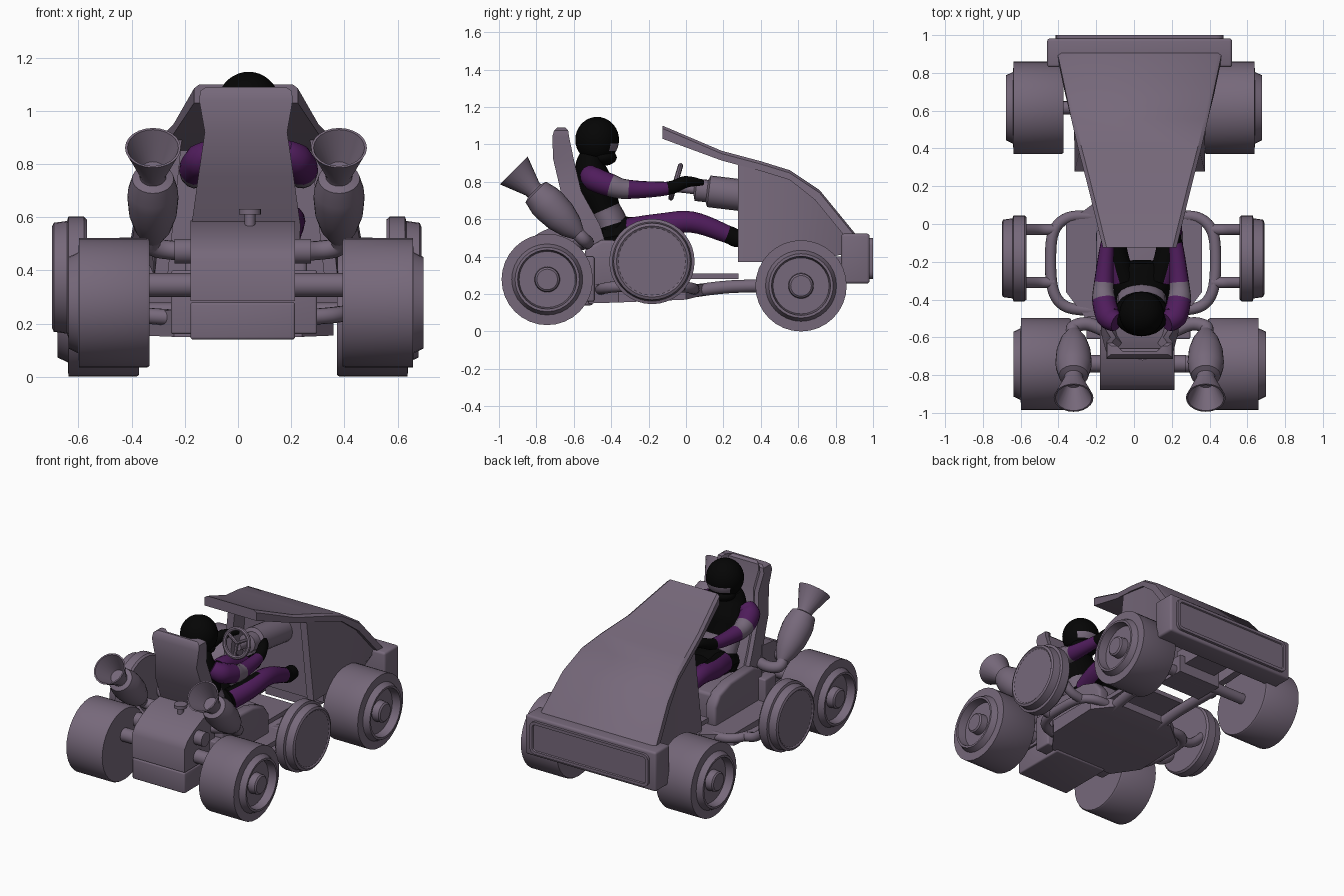
import bpy, bmesh, math
from mathutils import Vector

if "Cube" in bpy.data.objects:
    bpy.data.objects.remove(bpy.data.objects["Cube"])

CX = 0.03  # body centre line


def material(name, rgb):
    m = bpy.data.materials.new(name)
    m.diffuse_color = (*rgb, 1)
    m.use_nodes = True
    m.node_tree.nodes["Principled BSDF"].inputs["Base Color"].default_value = m.diffuse_color
    return m


MATS = [material("mauve_grey", (0.182, 0.140, 0.196)),
        material("suit_purple", (0.080, 0.012, 0.108)),
        material("suit_black", (0.0015, 0.0015, 0.0015))]
GREY, PURPLE, BLACK = 0, 1, 2


def finish(name, bm):
    bmesh.ops.recalc_face_normals(bm, faces=bm.faces)
    me = bpy.data.meshes.new(name)
    bm.to_mesh(me)
    bm.free()
    for m in MATS:
        me.materials.append(m)
    ob = bpy.data.objects.new(name, me)
    bpy.context.collection.objects.link(ob)
    return ob


def loft(name, rings, mats=None, bevel=0):
    """Skin a list of equal rings; mats gives a colour per segment."""
    bm = bmesh.new()
    vs = [[bm.verts.new(p) for p in r] for r in rings]
    n = len(rings[0])
    mats = mats or [GREY] * (len(rings) - 1)
    for k in range(len(rings) - 1):
        for i in range(n):
            j = (i + 1) % n
            bm.faces.new((vs[k][i], vs[k][j], vs[k + 1][j], vs[k + 1][i])).material_index = mats[k]
    bm.faces.new(vs[0]).material_index = mats[0]
    bm.faces.new(vs[-1]).material_index = mats[-1]
    if bevel:
        bmesh.ops.recalc_face_normals(bm, faces=bm.faces)
        es = [e for e in bm.edges if e.calc_face_angle(0) > 0.7]
        bmesh.ops.bevel(bm, geom=es, offset=bevel, segments=3, profile=0.5, affect='EDGES', material=-1)
    return finish(name, bm)


def rect(y, x0, x1, z0, z1):
    return [(x0, y, z0), (x1, y, z0), (x1, y, z1), (x0, y, z1)]


def box(name, x, y, z, bevel=0.0):
    return loft(name, [rect(y[0], *x, *z), rect(y[1], *x, *z)], bevel=bevel)


def lathe(name, origin, axis, profile, n=32, mat=GREY):
    q = Vector(axis).to_track_quat('Z', 'Y')
    rings = [[Vector(origin) + q @ Vector((r * math.cos(a), r * math.sin(a), h))
              for a in (2 * math.pi * i / n for i in range(n))] for r, h in profile]
    return loft(name, rings, [mat] * (len(profile) - 1))


def tube(name, pts, radii, mats=None, n=14, sub=5, sx=1.0):
    """Smooth tube through points; sx widens it sideways."""
    P = [Vector(p) for p in pts]
    if isinstance(radii, float):
        radii = [radii] * len(P)
    path, rad, seg = [], [], []
    for k in range(len(P) - 1):
        a, b, c, d = P[max(k - 1, 0)], P[k], P[k + 1], P[min(k + 2, len(P) - 1)]
        for s in range(sub):
            t = s / sub
            path.append(0.5 * (2 * b + (c - a) * t + (2 * a - 5 * b + 4 * c - d) * t**2
                               + (3 * b - a - 3 * c + d) * t**3))
            rad.append(radii[k] * (1 - t) + radii[k + 1] * t)
            seg.append(mats[k] if mats else GREY)
    path.append(P[-1])
    rad.append(radii[-1])
    u, rings = None, []
    for i, p in enumerate(path):
        t = (path[min(i + 1, len(path) - 1)] - path[max(i - 1, 0)]).normalized()
        u = u or (Vector((1, 0, 0)) if abs(t.x) < 0.8 else Vector((0, 0, 1)))
        u = (u - t * u.dot(t)).normalized()
        v = t.cross(u)
        rings.append([p + rad[i] * (sx * math.cos(a) * u + math.sin(a) * v)
                      for a in (2 * math.pi * j / n for j in range(n))])
    return loft(name, rings, seg)


def ellipsoid(name, c, r, rule):
    bm = bmesh.new()
    bmesh.ops.create_uvsphere(bm, u_segments=28, v_segments=18, radius=1)
    for f in bm.faces:
        f.material_index = rule(f.calc_center_median())
    for v in bm.verts:
        v.co = Vector(c) + Vector((v.co.x * r[0], v.co.y * r[1], v.co.z * r[2]))
    return finish(name, bm)


# wheels: tyre, raised rim ring, dished hub
WHEEL = [(0.05, 0), (0.238, 0), (0.244, 0.01), (0.244, 0.265), (0.19, 0.267), (0.172, 0.305),
         (0.158, 0.305), (0.15, 0.25), (0.068, 0.25), (0.065, 0.295), (0.055, 0.303)]
for side, s in (("left", -1), ("right", 1)):
    lathe("front_wheel_" + side, (s * 0.373, 0.615, 0.244), (s, 0, 0), WHEEL)
    lathe("rear_wheel_" + side, (CX + s * 0.363, -0.742, 0.278), (s, 0, 0), WHEEL)
    # round side guards
    lathe("side_disc_" + side, (s * 0.563 - 0.005, -0.182, 0.374), (s, 0, 0),
          [(0.16, 0), (0.217, 0), (0.228, 0.012), (0.228, 0.07), (0.212, 0.075), (0.205, 0.125),
           (0.19, 0.132), (0.18, 0.125)], n=36)
    # side hoop and the arms that carry the guard
    X = lambda d: -0.005 + s * d
    tube("side_hoop_" + side, [(X(0.2), 0.04, 0.22), (X(0.34), 0.035, 0.23), (X(0.42), -0.04, 0.24),
                               (X(0.437), -0.2, 0.24), (X(0.42), -0.36, 0.24), (X(0.35), -0.44, 0.23),
                               (X(0.2), -0.46, 0.22)], 0.03)
    for y in (-0.03, -0.31):
        tube("guard_arm_" + side, [(X(0.42), y, 0.24), (X(0.5), y, 0.26), (X(0.59), y, 0.34)], 0.03)
    # exhaust pipe, muffler and trumpet
    ex = CX + s * 0.35
    lathe("exhaust_" + side, (ex, -0.6, 0.545), (0, -0.71, 0.7),
          [(0.035, -0.04), (0.068, 0.02), (0.09, 0.1), (0.096, 0.18), (0.094, 0.22), (0.078, 0.285),
           (0.05, 0.295), (0.05, 0.31), (0.105, 0.45), (0.096, 0.45), (0.045, 0.33)], n=24)
    tube("exhaust_pipe_" + side, [(ex, -0.585, 0.53), (ex, -0.545, 0.49), (ex - s * 0.08, -0.53, 0.475),
                                  (CX + s * 0.15, -0.58, 0.47)], 0.036)
    # long frame rails to the front axle
    tube("frame_rail_" + side, [(CX + s * 0.18, 0.0, 0.21), (CX + s * 0.19, 0.25, 0.24),
                                (CX + s * 0.2, 0.62, 0.245)], 0.035)

# axles
lathe("front_axle", (-0.38, 0.615, 0.244), (1, 0, 0), [(0.035, 0), (0.035, 0.76)], 16)
lathe("rear_axle", (CX - 0.37, -0.742, 0.345), (1, 0, 0), [(0.045, 0), (0.045, 0.74)], 16)

# floor pan and front frame
loft("floor_pan", [rect(y, -h, h, z, 0.25) for y, h, z in
                   ((-0.52, 0.24, 0.15), (-0.36, 0.36, 0.155), (0.0, 0.36, 0.17), (0.12, 0.2, 0.2))])
box("front_frame", (CX - 0.16, CX + 0.16), (0.48, 0.68), (0.21, 0.33))
box("pedal_step", (CX - 0.2, CX + 0.2), (0.0, 0.28), (0.28, 0.31))
box("bumper_mount", (CX - 0.12, CX + 0.12), (0.6, 0.86), (0.28, 0.4))

# engine block, its top falling towards the back
EX = 0.018
loft("engine_block", [rect(y, EX - 0.197, EX + 0.197, 0.285, z) for y, z in
                      ((-0.88, 0.44), (-0.85, 0.485), (-0.78, 0.53), (-0.68, 0.575), (-0.56, 0.587))])
box("engine_sump", (EX - 0.197, EX + 0.197), (-0.88, -0.5), (0.14, 0.28), 0.01)
box("engine_mount", (EX - 0.27, EX + 0.28), (-0.61, -0.49), (0.16, 0.4), 0.01)
lathe("engine_cylinders", (EX - 0.257, -0.74, 0.472), (1, 0, 0), [(0.047, 0), (0.047, 0.514)], 20)
lathe("filler_neck", (0.045, -0.68, 0.56), (0, 0, 1), [(0.02, 0), (0.02, 0.05), (0.042, 0.05), (0.042, 0.07)], 16)

# hood roof: stations of y, z, half width
ROOF = [(-0.125, 1.1, 0.195), (0.19, 0.966, 0.272), (0.4, 0.91, 0.326), (0.555, 0.862, 0.362),
        (0.715, 0.755, 0.395), (0.913, 0.513, 0.437)]
rings = []
for y, z, h in ROOF:
    lo = 0.07 if y < 0 else 0.052
    dy = 0.05 if y > 0.7 else 0
    rings.append([(CX - h, y - dy / 2, z - lo), (CX + h, y - dy / 2, z - lo),
                  (CX + h, y, z - 0.015), (CX + h - 0.02, y, z),
                  (CX - h + 0.02, y, z), (CX - h, y, z - 0.015)])
loft("hood_roof", rings)

# hood side walls
WALL = [(0.277, 0.9, 0.29, 0.37), (0.4, 0.87, 0.315, 0.37), (0.555, 0.83, 0.35, 0.37),
        (0.7, 0.73, 0.375, 0.38), (0.87, 0.52, 0.41, 0.42)]
for side, s in (("left", -1), ("right", 1)):
    loft("hood_wall_" + side, [[(CX + s * 0.345, y, b), (CX + s * h, y, z), (CX + s * (h - 0.05), y, z),
                                (CX + s * 0.295, y, b)] for y, z, h, b in WALL])
loft("firewall", [[(CX - 0.32, y, 0.3), (CX + 0.32, y, 0.3), (CX + 0.29, y, 0.87), (CX - 0.29, y, 0.87)]
                  for y in (0.42, 0.46)])

# bumper with recessed front plate
box("bumper", (CX - 0.49, CX + 0.49), (0.83, 0.982), (0.256, 0.523), 0.015)
bm = bmesh.new()
bmesh.ops.create_cube(bm, size=1)
for v in bm.verts:
    v.co = Vector((CX + v.co.x * 0.89, 0.98 + v.co.y * 0.04, 0.39 + v.co.z * 0.22))
bmesh.ops.bevel(bm, geom=[e for e in bm.edges if abs(e.verts[0].co.y - e.verts[1].co.y) > 0.01],
                offset=0.04, segments=4, profile=0.5, affect='EDGES', material=-1)
front = [max(bm.faces, key=lambda f: f.calc_center_median().y)]
bmesh.ops.inset_region(bm, faces=front, thickness=0.02)
bmesh.ops.inset_region(bm, faces=front, thickness=0.004, depth=-0.008)
finish("bumper_plate", bm)

# seat back with forward side wings, and seat base
SEAT = [(0.44, -0.53, -0.42, 0.2), (0.57, -0.575, -0.46, 0.205), (0.75, -0.67, -0.56, 0.18),
        (0.92, -0.71, -0.6, 0.155), (1.04, -0.715, -0.625, 0.176), (1.075, -0.705, -0.63, 0.172),
        (1.09, -0.69, -0.645, 0.15)]
loft("seat_back", [[(CX - h, b, z), (CX + h, b, z), (CX + h, f, z), (CX + h - 0.03, f, z),
                    (CX + h - 0.06, f - 0.03, z), (CX - h + 0.06, f - 0.03, z),
                    (CX - h + 0.03, f, z), (CX - h, f, z)] for z, b, f, h in SEAT])
box("seat_cushion", (CX - 0.17, CX + 0.17), (-0.52, -0.06), (0.23, 0.44), 0.02)
for side, s in (("left", -1), ("right", 1)):
    x = sorted((CX + s * 0.15, CX + s * 0.23))
    loft("seat_bolster_" + side, [rect(y, *x, 0.23, z) for y, z in
                                  ((-0.54, 0.44), (-0.45, 0.49), (-0.2, 0.48), (-0.08, 0.44), (-0.03, 0.37))],
         bevel=0.018)

# steering column and wheel
lathe("steering_column", (CX, 0.45, 0.71), (0, -1, 0.12),
      [(0.085, 0), (0.085, 0.33), (0.06, 0.34), (0.06, 0.4), (0.025, 0.41), (0.025, 0.5)], 20)
q = Vector((0, -1, 0.3)).to_track_quat('Z', 'Y')
hub = Vector((CX, -0.055, 0.8))
ring_pts = [hub + q @ Vector((0.09 * math.cos(a), 0.09 * math.sin(a), 0))
            for a in (math.pi * i / 8 for i in range(17))]
tube("steering_wheel", ring_pts, 0.014, n=8, sub=2)
for a in (0.5, 2.6, 4.71):
    tube("steering_spoke", [hub, hub + q @ Vector((0.09 * math.cos(a), 0.09 * math.sin(a), 0))], 0.011, n=8, sub=1)

# driver: torso, helmet, limbs
DX = CX + 0.01
tube("driver_torso", [(DX, -0.38, 0.46), (DX, -0.40, 0.57), (DX, -0.44, 0.65), (DX, -0.48, 0.76),
                      (DX, -0.51, 0.87), (DX, -0.50, 0.94)],
     [0.10, 0.09, 0.09, 0.105, 0.085, 0.065], [BLACK, GREY, BLACK, BLACK, BLACK], n=20, sx=1.45)
tube("driver_hips", [(DX, -0.44, 0.5), (DX, -0.32, 0.52), (DX, -0.2, 0.54)], [0.09, 0.1, 0.06],
     [BLACK] * 2, sx=1.5)
ellipsoid("helmet", (DX, -0.475, 1.025), (0.118, 0.117, 0.122),
          lambda d: GREY if d.y > 0.6 and -0.5 < d.z < -0.12 else BLACK)
ellipsoid("helmet_chin", (DX, -0.445, 0.93), (0.09, 0.075, 0.045), lambda d: BLACK)
for side, s in (("left", -1), ("right", 1)):
    tube("driver_arm_" + side, [(DX + s * 0.13, -0.52, 0.845), (DX + s * 0.175, -0.49, 0.815),
                                (DX + s * 0.2, -0.4, 0.78), (DX + s * 0.2, -0.31, 0.76),
                                (DX + s * 0.18, -0.1, 0.765), (DX + s * 0.15, 0.0, 0.8),
                                (DX + s * 0.1, 0.09, 0.795)],
         [0.05, 0.066, 0.062, 0.052, 0.036, 0.032, 0.014],
         [PURPLE, PURPLE, GREY, PURPLE, BLACK, BLACK])
    leg = tube("driver_leg_" + side, [(DX + s * 0.1, -0.3, 0.54), (DX + s * 0.14, -0.15, 0.565),
                                      (DX + s * 0.155, 0.03, 0.585), (DX + s * 0.145, 0.22, 0.52),
                                      (DX + s * 0.14, 0.27, 0.5), (DX + s * 0.14, 0.33, 0.5)],
               [0.07, 0.066, 0.058, 0.048, 0.05, 0.045], [PURPLE, PURPLE, PURPLE, BLACK, BLACK])
    for f in leg.data.polygons:  # dark inner thigh
        if f.normal.x * s < 0.25 and f.center.y < -0.06:
            f.material_index = BLACK

# soft shading with crisp edges
for ob in bpy.context.scene.objects:
    ob.select_set(True)
    bpy.context.view_layer.objects.active = ob
bpy.ops.object.shade_smooth_by_angle(angle=math.radians(35))
